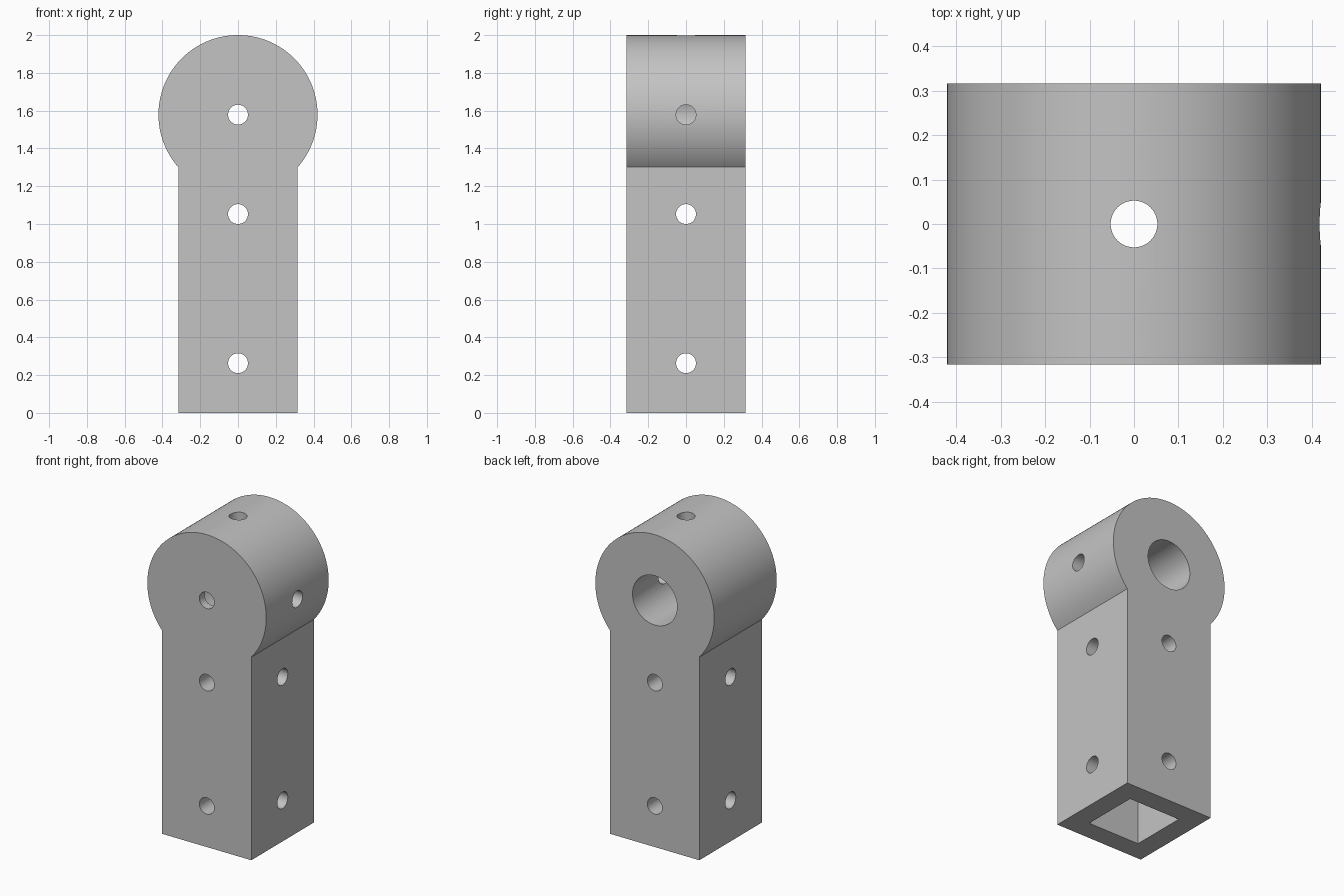
import bpy, bmesh
from math import sin, cos, pi, asin, radians
from mathutils import Vector

if "Cube" in bpy.data.objects:
    bpy.data.objects.remove(bpy.data.objects["Cube"])

U = 1 / 19                      # design module: the part is 38 modules tall
HALF, HEAD_R, HEAD_Z = 6 * U, 8 * U, 30 * U
HOLE_R, BORE_R = U, 3 * U
SOCKET, SOCKET_TOP = 3.5 * U, 25 * U

grey = bpy.data.materials.new("plain grey")
grey.use_nodes = True
colour = (0.55, 0.55, 0.55, 1)
grey.diffuse_color = colour
grey.node_tree.nodes["Principled BSDF"].inputs["Base Color"].default_value = colour


def new_object(name, bm):
    bmesh.ops.recalc_face_normals(bm, faces=bm.faces)
    mesh = bpy.data.meshes.new(name)
    bm.to_mesh(mesh)
    bm.free()
    obj = bpy.data.objects.new(name, mesh)
    mesh.materials.append(grey)
    bpy.context.collection.objects.link(obj)
    return obj


def prism(name, outline, start, end):
    """Extrude an outline from its start plane to its end plane."""
    bm = bmesh.new()
    face = bm.faces.new([bm.verts.new(p + start) for p in outline])
    ext = bmesh.ops.extrude_face_region(bm, geom=[face])["geom"]
    bmesh.ops.translate(bm, vec=end - start,
                        verts=[v for v in ext if isinstance(v, bmesh.types.BMVert)])
    return new_object(name, bm)


def rod(start, end, radius, segments=48):
    """Round cutter between two points."""
    start, end = Vector(start), Vector(end)
    turn = (end - start).to_track_quat("Z", "Y")
    ring = [turn @ Vector((radius * cos(2 * pi * i / segments),
                           radius * sin(2 * pi * i / segments), 0))
            for i in range(segments)]
    return prism("hole_cutter", ring, start, end)


def cut(target, cutter):
    cutter.hide_render = True
    mod = target.modifiers.new("cut", "BOOLEAN")
    mod.operation, mod.solver, mod.object = "DIFFERENCE", "EXACT", cutter
    bpy.context.view_layer.objects.active = target
    bpy.ops.object.modifier_apply(modifier=mod.name)
    bpy.data.objects.remove(cutter)


# Body: square post running into a round head, extruded front to back
steps = 120
first = -pi / 2 + asin(HALF / HEAD_R)
sweep = pi - 2 * first
outline = [Vector((-HALF, 0, 0)), Vector((HALF, 0, 0))]
for i in range(steps + 1):
    a = first + sweep * i / steps
    outline.append(Vector((HEAD_R * cos(a), 0, HEAD_Z + HEAD_R * sin(a))))
body = prism("post_bracket", outline, Vector((0, -HALF, 0)), Vector((0, HALF, 0)))

# Square socket open at the bottom
square = [Vector((x * SOCKET, y * SOCKET, 0))
          for x, y in ((-1, -1), (1, -1), (1, 1), (-1, 1))]
cut(body, prism("socket_cutter", square, Vector((0, 0, -U)), Vector((0, 0, SOCKET_TOP))))

# Blind bore in the back of the head, with a small hole through its front wall
cut(body, rod((0, -HALF + U, HEAD_Z), (0, 1, HEAD_Z), BORE_R, 72))
cut(body, rod((0, -1, HEAD_Z), (0, 0, HEAD_Z), HOLE_R))

# Set-screw holes: one from the left side, one from the top down to the socket
cut(body, rod((0, 0, HEAD_Z), (1, 0, HEAD_Z), HOLE_R))
cut(body, rod((0, 0, SOCKET_TOP - U), (0, 0, 3), HOLE_R))

# Cross holes through the post
for z in (5 * U, 20 * U):
    cut(body, rod((-1, 0, z), (1, 0, z), HOLE_R))
    cut(body, rod((0, -1, z), (0, 1, z), HOLE_R))

# Smooth round surfaces, keep sharp edges
bpy.ops.object.select_all(action="DESELECT")
body.select_set(True)
bpy.context.view_layer.objects.active = body
bpy.ops.object.shade_smooth_by_angle(angle=radians(30))
